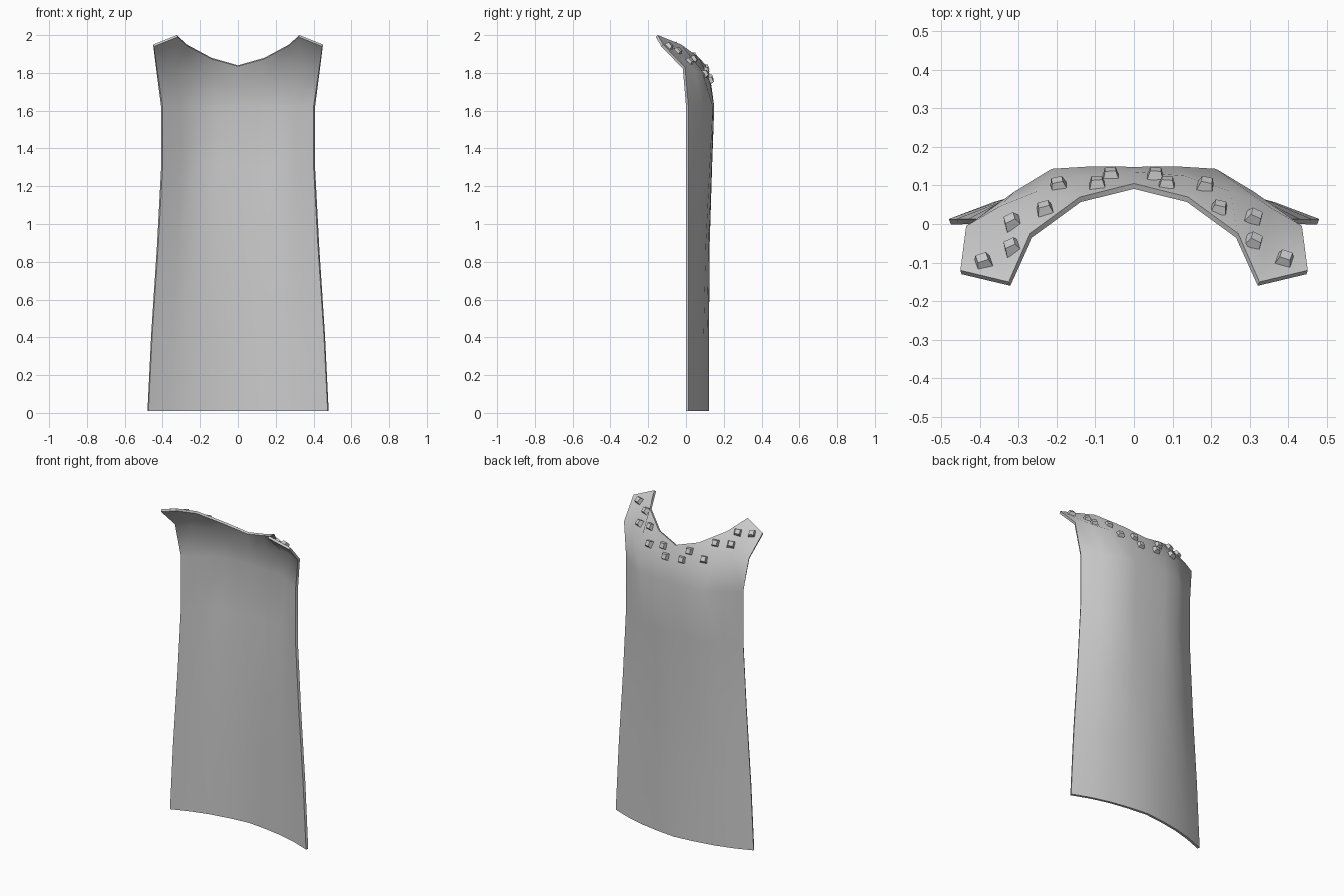
import bpy, bmesh, math
from mathutils import Vector
from mathutils.bvhtree import BVHTree

if "Cube" in bpy.data.objects:
    bpy.data.objects.remove(bpy.data.objects["Cube"])

grey = bpy.data.materials.new("cloth grey")
grey.diffuse_color = (0.6, 0.6, 0.6, 1)
grey.use_nodes = True
grey.node_tree.nodes["Principled BSDF"].inputs["Base Color"].default_value = grey.diffuse_color


def make_object(name, bm):
    mesh = bpy.data.meshes.new(name)
    bm.to_mesh(mesh)
    bm.free()
    mesh.materials.append(grey)
    ob = bpy.data.objects.new(name, mesh)
    bpy.context.collection.objects.link(ob)
    return ob


# Cape: each row is half a cross-section, from the centre out to the side edge
def row(z, edge_x, back_y, mid_y, edge_y=0.013):
    mid, edge, back = (edge_x * .52, mid_y), (edge_x, edge_y), (0, back_y)
    avg = lambda a, b, k: ((a[0] + b[0]) / 2, (a[1] + b[1]) / 2 + k)
    pts = [back, avg(back, mid, .004), mid, avg(mid, edge, .006), edge]
    return [(x, y, z) for x, y in pts]


rows = [
    row(0.01, .48, .122, .088),
    row(0.42, .46, .122, .094),
    row(0.88, .43, .125, .105),
    row(1.30, .408, .138, .126),
    row(1.62, .408, .148, .143),
    [(0, .135, 1.73), (.13, .125, 1.76), (.25, .085, 1.81), (.35, .045, 1.825), (.435, -.005, 1.83)],
    [(0, .105, 1.84), (.14, .07, 1.88), (.27, -.025, 1.95), (.325, -.15, 2.0), (.45, -.12, 1.95)],
]

bm = bmesh.new()
grid = []
for r in rows:
    full = [(-x, y, z) for x, y, z in r[:0:-1]] + r
    grid.append([bm.verts.new(p) for p in full])
for a, b in zip(grid, grid[1:]):
    for j in range(len(a) - 1):
        bm.faces.new((a[j], b[j], b[j + 1], a[j + 1]))
bm.normal_update()
surface = BVHTree.FromBMesh(bm)
cape = make_object("cape", bm)
solid = cape.modifiers.new("thickness", 'SOLIDIFY')
solid.thickness = 0.015
solid.offset = -1
bpy.context.view_layer.objects.active = cape
cape.select_set(True)
bpy.ops.object.modifier_apply(modifier="thickness")
bpy.ops.object.shade_smooth_by_angle(angle=math.radians(50))

# Studs: small flat-topped pyramids set on the collar
spots = [(-.39, -.10), (-.315, -.062), (-.315, .003), (-.23, .035), (-.195, .098), (-.095, .10),
         (-.06, .123), (.055, .123), (.085, .10), (.185, .098), (.22, .037), (.31, .015),
         (.31, -.047), (.39, -.093)]
bm = bmesh.new()
for x, y in spots:
    hit, normal, _, _ = surface.ray_cast(Vector((x, y, 3)), Vector((0, 0, -1)))
    if hit is None:
        continue
    side = Vector((1, -.9 * x, 0))
    side = (side - normal * side.dot(normal)).normalized()
    up = normal.cross(side)

    def ring(half, h):
        return [bm.verts.new(hit + normal * h + side * sx * half + up * sy * half)
                for sx, sy in ((-1, -1), (1, -1), (1, 1), (-1, 1))]

    base, top = ring(.021, -.004), ring(.014, .02)
    bm.faces.new(top)
    bm.faces.new(base[::-1])
    for i in range(4):
        k = (i + 1) % 4
        bm.faces.new((base[i], base[k], top[k], top[i]))
make_object("collar_studs", bm)
